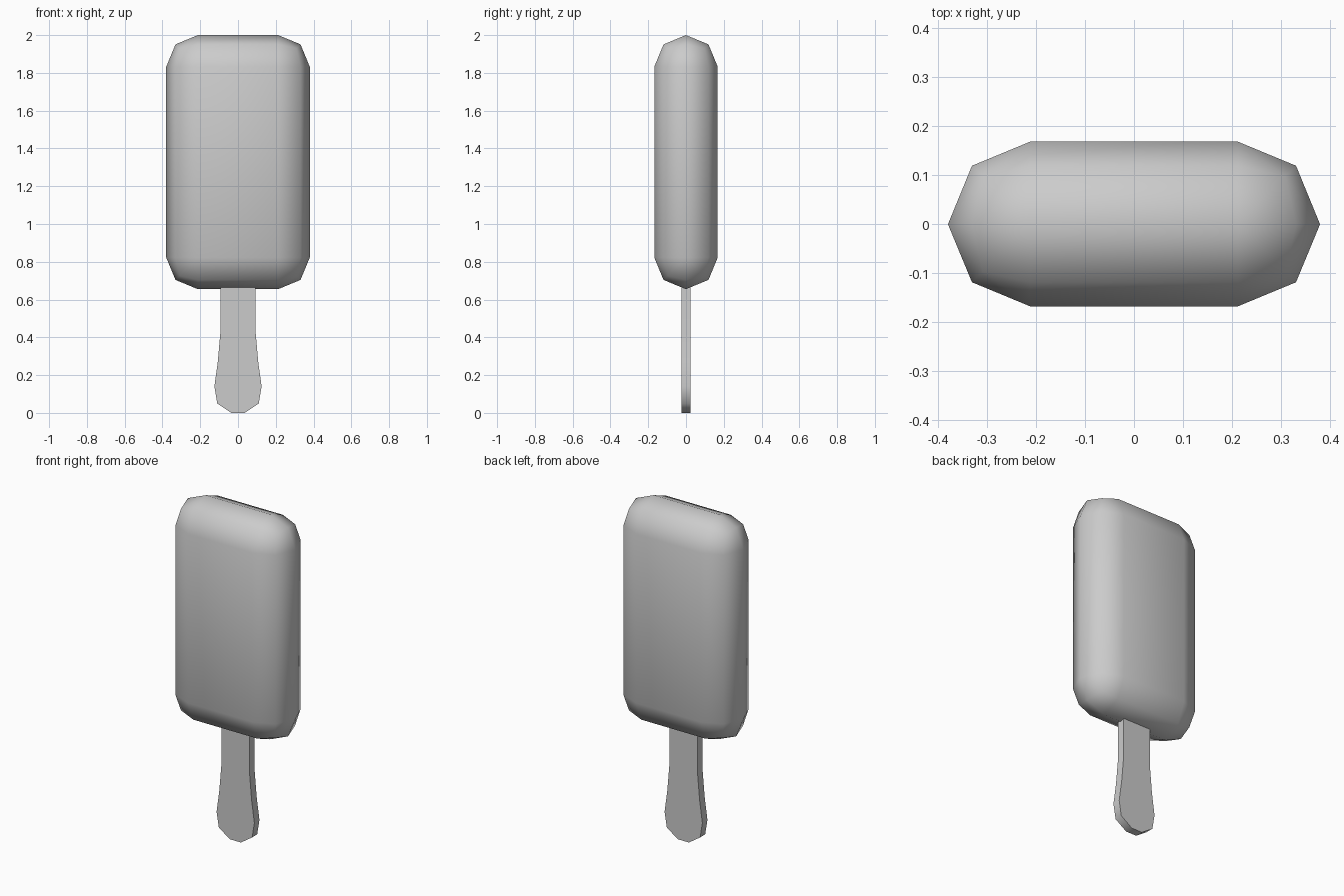
import bpy, bmesh, math
from mathutils import Vector

cube = bpy.data.objects.get("Cube")
if cube:
    bpy.data.objects.remove(cube, do_unlink=True)

# One plain grey for the whole model
grey = bpy.data.materials.new("light grey")
grey.use_nodes = True
colour = (0.6, 0.6, 0.6, 1)
grey.diffuse_color = colour
grey.node_tree.nodes["Principled BSDF"].inputs["Base Color"].default_value = colour


def add_object(name, bm, angle):
    bmesh.ops.recalc_face_normals(bm, faces=bm.faces)
    mesh = bpy.data.meshes.new(name)
    bm.to_mesh(mesh)
    bm.free()
    mesh.materials.append(grey)
    obj = bpy.data.objects.new(name, mesh)
    bpy.context.collection.objects.link(obj)
    bpy.ops.object.select_all(action='DESELECT')
    obj.select_set(True)
    bpy.context.view_layer.objects.active = obj
    bpy.ops.object.shade_smooth_by_angle(angle=math.radians(angle))
    return obj


# Ice bar: a box rounded by half its depth, so the rims meet at y = 0
bottom, top, half_width, half_depth = 0.655, 2.0, 0.38, 0.168
bm = bmesh.new()
bmesh.ops.create_cube(bm, size=1)
bmesh.ops.scale(bm, verts=bm.verts,
                vec=Vector((2 * half_width, 2 * half_depth, top - bottom)))
bmesh.ops.translate(bm, verts=bm.verts, vec=Vector((0, 0, (top + bottom) / 2)))
bmesh.ops.bevel(bm, geom=bm.edges[:], offset=half_depth - 0.0005, segments=2,
                profile=0.5, affect='EDGES')
bmesh.ops.remove_doubles(bm, verts=bm.verts, dist=0.003)
add_object("ice_bar", bm, 60)

# Stick: mirrored outline, pushed through its thickness
half = [(0.036, 0), (0.11, 0.05), (0.125, 0.14), (0.107, 0.27),
        (0.093, 0.43), (0.093, 0.72)]
outline = half + [(-x, z) for x, z in reversed(half)]
thick = 0.024
bm = bmesh.new()
face = bm.faces.new([bm.verts.new((x, -thick, z)) for x, z in outline])
ext = bmesh.ops.extrude_face_region(bm, geom=[face])
bmesh.ops.translate(bm, vec=Vector((0, 2 * thick, 0)),
                    verts=[v for v in ext["geom"] if isinstance(v, bmesh.types.BMVert)])
add_object("stick", bm, 60)
